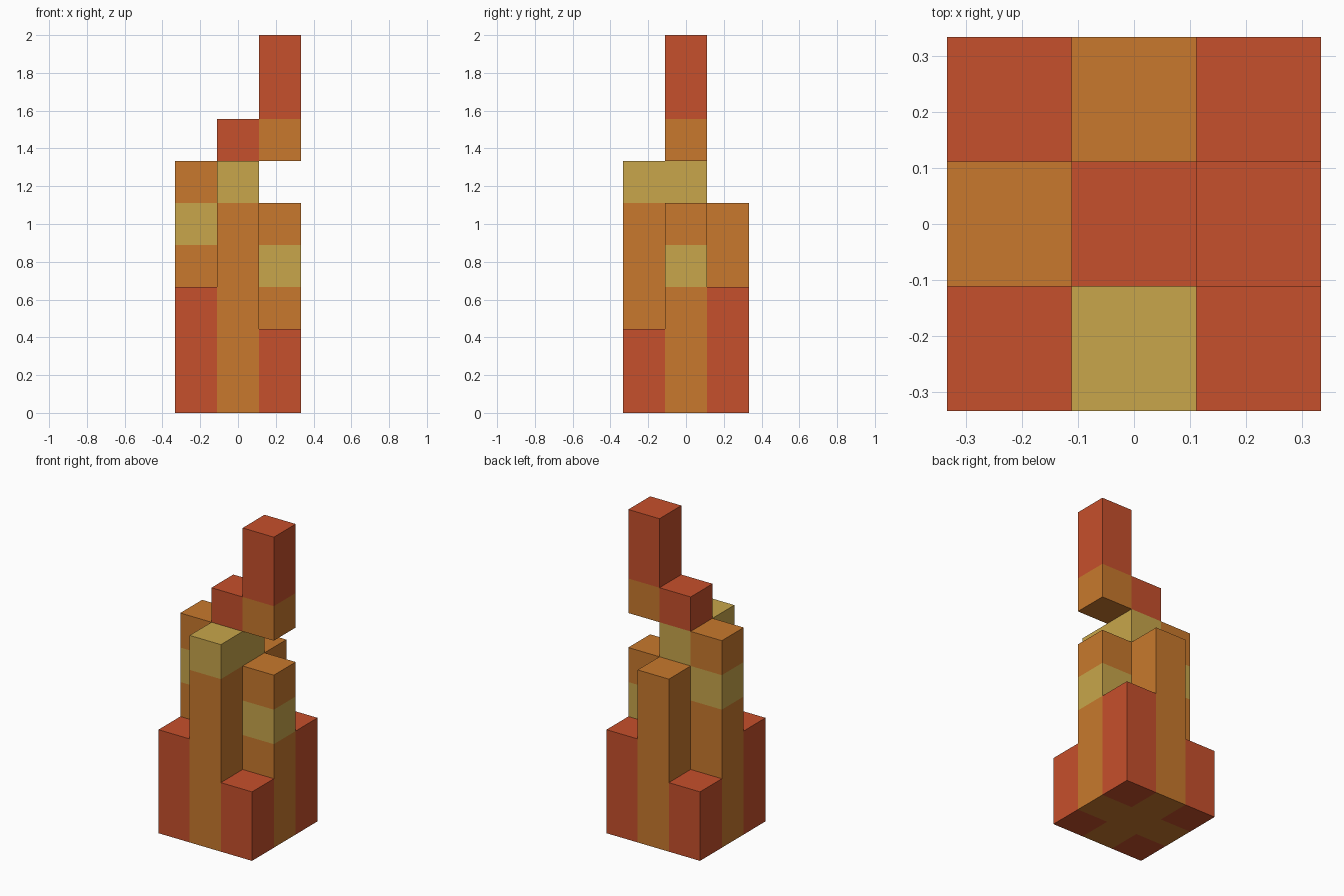
import bpy
import bmesh
from mathutils import Vector

default_cube = bpy.data.objects.get("Cube")
if default_cube:
    bpy.data.objects.remove(default_cube, do_unlink=True)

CELL = 2 / 9  # nine cells tall, three wide and deep


def make_material(name, rgb):
    mat = bpy.data.materials.new(name)
    mat.use_nodes = True
    colour = (*rgb, 1.0)
    mat.diffuse_color = colour
    mat.node_tree.nodes["Principled BSDF"].inputs["Base Color"].default_value = colour
    return mat


MATERIALS = {
    "R": make_material("brick red", (0.565, 0.080, 0.025)),
    "O": make_material("burnt orange", (0.578, 0.191, 0.026)),
    "Y": make_material("mustard yellow", (0.578, 0.381, 0.070)),
}

# Each column: cell x, cell y (from the centre), first level, colours going up
PARTS = {
    "front_right_corner_block": (-1, -1, 0, "RRR"),
    "front_left_corner_block": (1, -1, 0, "RR"),
    "back_right_corner_block": (-1, 1, 0, "RR"),
    "back_left_corner_block": (1, 1, 0, "RRR"),
    "front_pillar": (0, -1, 0, "OOOOOY"),
    "back_pillar": (0, 1, 0, "OOOOO"),
    "right_pillar": (-1, 0, 0, "OOOOYO"),
    "left_pillar": (1, 0, 0, "OOOYO"),
    "core_pillar": (0, 0, 0, "OOOOOYR"),
    "raised_tower": (1, 0, 6, "ORR"),
}

FILLED = {(x, y, base + i) for x, y, base, colours in PARTS.values()
          for i in range(len(colours))}
DIRECTIONS = [Vector(d) for d in
              ((1, 0, 0), (-1, 0, 0), (0, 1, 0), (0, -1, 0), (0, 0, 1), (0, 0, -1))]


def build_column(name, x, y, base, colours):
    """Stack coloured cells, keeping only the faces open to the air."""
    palette = sorted(set(colours))
    bm = bmesh.new()
    for i, colour in enumerate(colours):
        cell = Vector((x, y, base + i))
        centre = (cell + Vector((0, 0, 0.5))) * CELL
        for normal in DIRECTIONS:
            if tuple(int(c) for c in cell + normal) in FILLED:
                continue
            u = Vector((normal.y, normal.z, normal.x))
            v = normal.cross(u)
            corners = [centre + (normal + u * a + v * b) * CELL / 2
                       for a, b in ((-1, -1), (1, -1), (1, 1), (-1, 1))]
            face = bm.faces.new([bm.verts.new(c) for c in corners])
            face.material_index = palette.index(colour)
    # Weld the cells and merge flat areas of one colour
    bmesh.ops.remove_doubles(bm, verts=bm.verts, dist=0.001)
    bmesh.ops.dissolve_limit(bm, angle_limit=0.01, verts=bm.verts,
                             edges=bm.edges, delimit={"MATERIAL"})
    mesh = bpy.data.meshes.new(name)
    bm.to_mesh(mesh)
    bm.free()
    for colour in palette:
        mesh.materials.append(MATERIALS[colour])
    bpy.context.collection.objects.link(bpy.data.objects.new(name, mesh))


for part, spec in PARTS.items():
    build_column(part, *spec)
